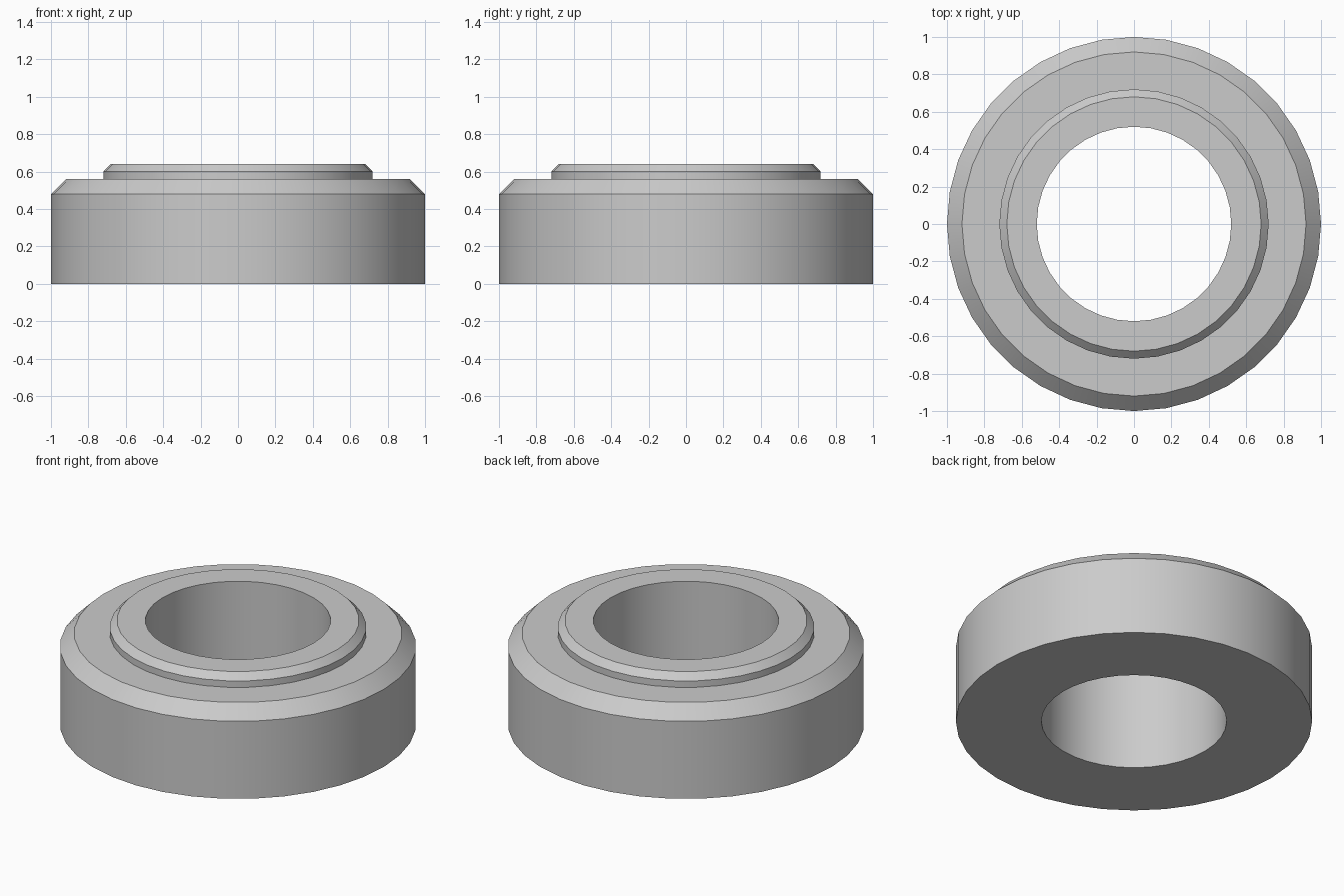
import bpy
import bmesh
import math

SIDES = 36

cube = bpy.data.objects.get("Cube")
if cube:
    bpy.data.objects.remove(cube, do_unlink=True)

# Plain grey finish
grey = bpy.data.materials.new("light grey")
grey.use_nodes = True
colour = (0.6, 0.6, 0.6, 1.0)
grey.diffuse_color = colour
grey.node_tree.nodes["Principled BSDF"].inputs["Base Color"].default_value = colour


def lathe(name, profile, sides, material):
    """Turn a closed (radius, height) profile around the z axis."""
    bm = bmesh.new()
    rings = []
    for i in range(sides):
        a = 2 * math.pi * i / sides
        rings.append([bm.verts.new((r * math.cos(a), r * math.sin(a), z))
                      for r, z in profile])
    count = len(profile)
    for i, ring in enumerate(rings):
        after = rings[(i + 1) % sides]
        for j in range(count):
            k = (j + 1) % count
            bm.faces.new((ring[j], after[j], after[k], ring[k]))
    bmesh.ops.recalc_face_normals(bm, faces=bm.faces)
    mesh = bpy.data.meshes.new(name)
    bm.to_mesh(mesh)
    bm.free()
    mesh.materials.append(material)
    obj = bpy.data.objects.new(name, mesh)
    bpy.context.collection.objects.link(obj)
    bpy.ops.object.select_all(action='DESELECT')
    obj.select_set(True)
    bpy.context.view_layer.objects.active = obj
    bpy.ops.object.shade_smooth_by_angle(angle=math.radians(30))
    return obj


# Chamfered ring with a raised, chamfered collar around the through hole
lathe("collared_ring", [
    (0.52, 0.0), (1.0, 0.0),        # flat underside
    (1.0, 0.48), (0.92, 0.56),      # outer wall and chamfer
    (0.72, 0.56), (0.72, 0.60),     # shoulder and collar wall
    (0.68, 0.64), (0.52, 0.64),     # collar chamfer and top
], SIDES, grey)
